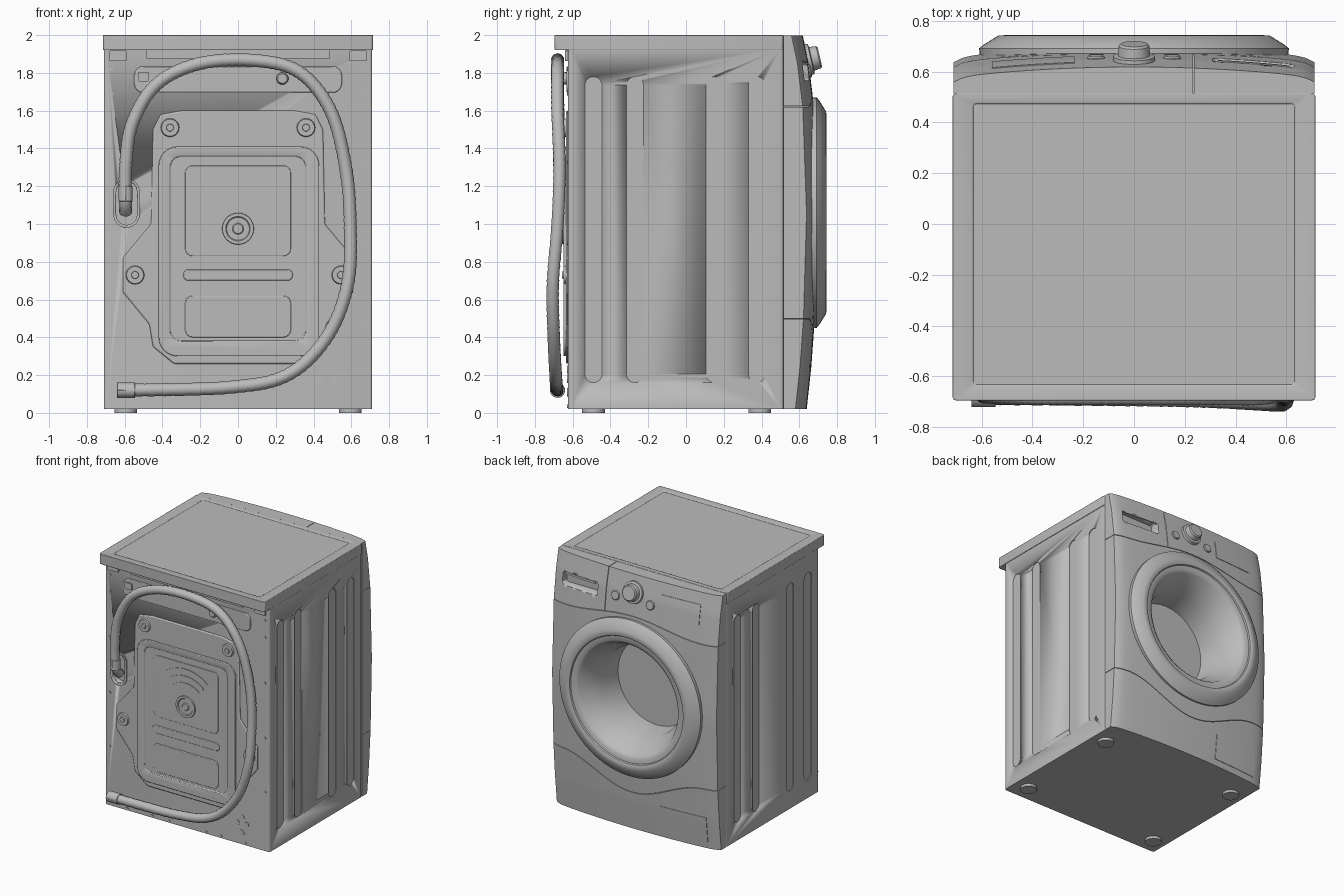
import bpy, bmesh, math
from mathutils import Vector

old = bpy.data.objects.get("Cube")
if old:
    bpy.data.objects.remove(old)

grey = bpy.data.materials.new("appliance_grey")
grey.use_nodes = True
grey.diffuse_color = (0.5, 0.5, 0.5, 1)
grey.node_tree.nodes["Principled BSDF"].inputs["Base Color"].default_value = (0.5, 0.5, 0.5, 1)


def finish(name, bm, bevel=0.0, angle=35):
    bmesh.ops.recalc_face_normals(bm, faces=bm.faces)
    me = bpy.data.meshes.new(name)
    bm.to_mesh(me)
    bm.free()
    ob = bpy.data.objects.new(name, me)
    bpy.context.collection.objects.link(ob)
    me.materials.append(grey)
    if bevel:
        mod = ob.modifiers.new("Bevel", 'BEVEL')
        mod.width, mod.segments, mod.limit_method = bevel, 2, 'ANGLE'
    activate(ob)
    bpy.ops.object.shade_smooth_by_angle(angle=math.radians(angle))
    return ob


def activate(ob):
    bpy.ops.object.select_all(action='DESELECT')
    ob.select_set(True)
    bpy.context.view_layer.objects.active = ob


def loft(name, rings, bevel=0.0):
    """Skin closed rings of points and cap both ends."""
    bm = bmesh.new()
    rows = [[bm.verts.new(p) for p in ring] for ring in rings]
    n = len(rows[0])
    for a, b in zip(rows, rows[1:]):
        for i in range(n):
            j = (i + 1) % n
            bm.faces.new((a[i], a[j], b[j], b[i]))
    bm.faces.new(rows[0])
    bm.faces.new(rows[-1])
    return finish(name, bm, bevel)


def prism(name, outline, lo, hi, axis='Y', bevel=0.0):
    """Extrude a 2D outline along an axis."""
    place = {'X': lambda p, d: (d, p[0], p[1]),
             'Y': lambda p, d: (p[0], d, p[1]),
             'Z': lambda p, d: (p[0], p[1], d)}[axis]
    return loft(name, [[place(p, d) for p in outline] for d in (lo, hi)], bevel)


def rounded(cx, cz, w, h, r, seg=6):
    pts = []
    for k, (sx, sz) in enumerate(((1, 1), (-1, 1), (-1, -1), (1, -1))):
        for i in range(seg + 1):
            a = math.radians(90 * (k + i / seg))
            pts.append((cx + sx * (w / 2 - r) + r * math.cos(a),
                        cz + sz * (h / 2 - r) + r * math.sin(a)))
    return pts


def lathe(name, profile, loc, tilt=-90, steps=48):
    """Revolve (radius, height) points; tilt -90 points the axis to +y."""
    bm = bmesh.new()
    vs = [bm.verts.new((r, 0, h)) for r, h in profile]
    es = [bm.edges.new(e) for e in zip(vs, vs[1:])]
    bmesh.ops.spin(bm, geom=vs + es, axis=(0, 0, 1), cent=(0, 0, 0),
                   angle=math.tau, steps=steps, use_duplicate=False)
    bmesh.ops.remove_doubles(bm, verts=bm.verts, dist=0.0005)
    ob = finish(name, bm)
    ob.location = loc
    ob.rotation_euler.x = math.radians(tilt)
    return ob


def cut(target, cutter):
    activate(target)
    mod = target.modifiers.new("Cut", 'BOOLEAN')
    mod.object, mod.operation, mod.solver = cutter, 'DIFFERENCE', 'EXACT'
    bpy.ops.object.modifier_move_to_index(modifier=mod.name, index=0)
    bpy.ops.object.modifier_apply(modifier=mod.name)
    bpy.data.objects.remove(cutter)


def circle(cx, cz, r):
    return rounded(cx, cz, 2 * r, 2 * r, r, 12)


# Cabinet with recessed side ribs and a drum opening
BACK, SEAM = -0.625, 0.515
DOOR_Z = 1.06
cabinet = prism("cabinet", rounded(0, (BACK + SEAM) / 2, 1.42, SEAM - BACK, 0.012, 3), 0.02, 1.93, 'Z')
for s in (-1, 1):
    for y in (-0.49, -0.27, 0.15, 0.375):
        cut(cabinet, prism("rib_cutter", rounded(y, 0.97, 0.09, 1.62, 0.045), s * 0.704, s * 0.75, 'X'))
cut(cabinet, prism("drum_cutter", circle(0, DOOR_Z, 0.46), 0.25, 0.6))
cut(cabinet, prism("inlet_cutter", rounded(-0.59, 1.11, 0.11, 0.23, 0.055), -0.7, -0.58))

# Worktop with a shallow recessed field
top = prism("worktop", rounded(0, -0.09, 1.43, 1.21, 0.015, 3), 1.92, 2.0, 'Z', 0.008)
cut(top, prism("field_cutter", rounded(0, -0.08, 1.27, 1.11, 0.015, 3), 1.994, 2.1, 'Z'))

# Bulging front, described by its centre profile
PROFILE = [(0, 0.637), (0.25, 0.664), (0.5, 0.682), (1.06, 0.698), (1.62, 0.678), (1.85, 0.65), (2, 0.618)]


def front(x, z):
    for (z0, y0), (z1, y1) in zip(PROFILE, PROFILE[1:]):
        if z <= z1:
            break
    u = abs(x) / 0.71
    return y0 + (y1 - y0) * (z - z0) / (z1 - z0) - 0.04 * u ** 2 - 0.02 * u ** 20


def panel(name, x0, x1, low, high, back=lambda x, z: SEAM, lift=0.0, nx=40, nz=16):
    rings = []
    for i in range(nx + 1):
        x = x0 + (x1 - x0) * i / nx
        zs = [low(x) + (high(x) - low(x)) * k / nz for k in range(nz + 1)]
        rings.append([(x, front(x, z) + lift, z) for z in zs] +
                     [(x, back(x, z), z) for z in (zs[-1], zs[0])])
    return loft(name, rings)


def bump(x):
    return 0.5 + 0.5 * math.cos(math.pi * min(1, abs(x) / 0.62))


def upper(x):
    return 1.62 + 0.07 * bump(x)


def lower(x):
    return 0.5 - 0.18 * bump(x)


G = 0.004
panel("control_panel", -0.71, 0.235 - G / 2, lambda x: upper(x) + G, lambda x: 1.998)
drawer = panel("detergent_drawer", 0.235 + G / 2, 0.71, lambda x: upper(x) + G, lambda x: 1.998)
cut(drawer, prism("grip_cutter", rounded(0.47, 1.81, 0.32, 0.1, 0.02), 0.57, 0.8))
face = panel("door_panel", -0.71, 0.71, lower, upper)
cut(face, prism("opening_cutter", circle(0, DOOR_Z, 0.54), 0.4, 0.8))
panel("kick_panel", -0.71, 0.71, lambda x: 0.02, lambda x: lower(x) - G)


def inlay(name, x0, x1, z0, z1):
    panel(name, x0, x1, lambda x: z0, lambda x: z1, lambda x, z: front(x, z) - 0.004, 0.004, 10, 8)


inlay("display", -0.56, -0.235, 1.76, 1.91)
inlay("filter_door", -0.62, -0.235, 0.07, 0.27)
inlay("drawer_grip_bar", 0.33, 0.61, 1.845, 1.858)

# Control dial and buttons
lathe("dial", [(0, 0.065), (0.052, 0.065), (0.06, 0.057), (0.064, 0.02), (0.082, 0.016), (0.085, -0.02), (0, -0.02)],
      (0, front(0, 1.87), 1.87), -77)
for s in (-1, 1):
    lathe("button", [(0, 0.01), (0.03, 0.01), (0.035, 0.004), (0.035, -0.02), (0, -0.02)],
          (s * 0.15, front(0.15, 1.81), 1.81), -80, 24)

# Porthole door with a deep bowl
lathe("door", [(0.54, 0.6), (0.607, 0.64), (0.61, 0.692), (0.59, 0.708), (0.535, 0.742), (0.505, 0.744), (0.49, 0.738),
               (0.485, 0.728), (0.45, 0.726), (0.43, 0.712), (0.345, 0.53), (0.335, 0.36), (0, 0.36)],
      (0, 0, DOOR_Z), -90, 72)

# Feet
for x in (-0.595, 0.595):
    for y in (-0.49, 0.39):
        prism("foot", circle(x, y, 0.06), 0, 0.03, 'Z')

# Rear embossing and service cover
half = [(0.3, 1.6), (0.41, 1.58), (0.45, 1.5), (0.46, 1.0), (0.61, 0.82), (0.61, 0.64),
        (0.47, 0.47), (0.45, 0.35), (0.34, 0.26)]
prism("rear_emboss", half + [(-x, z) for x, z in reversed(half)], -0.636, -0.62, bevel=0.008)
cover = prism("service_cover", rounded(0.005, 0.855, 0.85, 1.11, 0.1), -0.648, -0.63, bevel=0.004)
cut(cover, prism("cover_cutter", rounded(0, 0.87, 0.72, 0.98, 0.06), -0.7, -0.64))
prism("cover_lower_pad", rounded(0, 0.51, 0.56, 0.22, 0.04), -0.646, -0.635, bevel=0.004)
prism("cover_bead", rounded(0, 0.73, 0.58, 0.06, 0.029), -0.646, -0.635, bevel=0.004)
prism("cover_upper_pad", rounded(0, 1.07, 0.56, 0.48, 0.04), -0.644, -0.635, bevel=0.003)
for r in (0.18, 0.235, 0.29):
    arc = [math.radians(48 + 7 * i) for i in range(13)]
    prism("vent_arc", [(r * math.cos(a), 0.98 + r * math.sin(a)) for a in arc] +
          [((r - 0.025) * math.cos(a), 0.98 + (r - 0.025) * math.sin(a)) for a in reversed(arc)], -0.649, -0.64)
lathe("hub", [(0, 0.008), (0.025, 0.008), (0.03, 0.003), (0.06, 0.003), (0.065, 0.009), (0.082, 0.009), (0.085, -0.005)],
      (0, -0.644, 0.975), 90)
prism("upper_emboss", rounded(0, 1.765, 1.1, 0.14, 0.05), -0.632, -0.62, bevel=0.005)
prism("rear_rail", rounded(0, 1.9, 0.97, 0.05, 0.004), -0.634, -0.62)

# Rear bolts, valves and small fittings
for s in (-1, 1):
    for x, z in ((0.36, 1.51), (0.545, 0.73)):
        lathe("transit_bolt", [(0, 0.022), (0.018, 0.022), (0.02, 0.014), (0.045, 0.014), (0.05, 0)],
              (s * x, -0.634, z), 90, 24)
    prism("hinge_bracket", rounded(s * 0.635, 1.89, 0.09, 0.055, 0.004), -0.64, -0.62)
    for z in (0.48, 0.9, 1.33, 1.69, 1.82):
        prism("screw", circle(s * 0.67, z, 0.01), -0.63, -0.62)
for x in (-0.52, -0.3, -0.16, 0.16, 0.29, 0.5):
    prism("base_screw", circle(x, 0.035, 0.01), -0.63, -0.62)
lathe("water_valve", [(0, 0.03), (0.025, 0.03), (0.032, 0.02), (0.032, 0)], (0.235, -0.63, 1.77), 90, 24)
prism("cable_clip", rounded(-0.5, 1.78, 0.06, 0.05, 0.01), -0.642, -0.62)
for x, z in ((0.43, 0.18), (0.51, 0.18), (0.47, 0.23), (0.47, 0.11)):
    prism("key_slot", circle(x, z, 0.022), -0.629, -0.62)
rim = prism("inlet_rim", rounded(-0.59, 1.11, 0.14, 0.26, 0.07), -0.634, -0.62)
cut(rim, prism("rim_cutter", rounded(-0.59, 1.11, 0.11, 0.23, 0.055), -0.7, -0.6))

# Corrugated drain hose
path = [Vector(p) for p in (
    (-0.595, -0.61, 1.06), (-0.595, -0.66, 1.13), (-0.595, -0.67, 1.3), (-0.56, -0.675, 1.53), (-0.43, -0.68, 1.74),
    (-0.2, -0.68, 1.85), (0.1, -0.68, 1.865), (0.33, -0.68, 1.8), (0.49, -0.68, 1.6), (0.57, -0.67, 1.3),
    (0.594, -0.68, 1.0), (0.58, -0.705, 0.68), (0.47, -0.70, 0.4), (0.26, -0.69, 0.2), (-0.05, -0.685, 0.135),
    (-0.6, -0.68, 0.12))]
curve = bpy.data.curves.new("drain_hose", 'CURVE')
curve.dimensions = '3D'
curve.bevel_depth, curve.bevel_resolution, curve.use_fill_caps = 0.035, 3, True
pts = []
for i in range(len(path) - 1):
    a, b, c, d = path[max(i - 1, 0)], path[i], path[i + 1], path[min(i + 2, len(path) - 1)]
    for k in range(16):
        t = k / 16
        pts.append(b + (c - a) * t / 2 + (a * 2 - b * 5 + c * 4 - d) * t * t / 2 + (b * 3 - a - c * 3 + d) * t ** 3 / 2)
spline = curve.splines.new('POLY')
spline.points.add(len(pts) - 1)
for i, p in enumerate(pts):
    spline.points[i].co = (*p, 1)
    spline.points[i].radius = 1 if i % 2 else 0.93
curve.materials.append(grey)
bpy.context.collection.objects.link(bpy.data.objects.new("drain_hose", curve))
prism("hose_cuff", circle(-0.68, 0.12, 0.04), -0.64, -0.545, 'X', 0.006)
prism("inlet_elbow", circle(-0.595, -0.665, 0.037), 1.12, 1.2, 'Z', 0.006)
